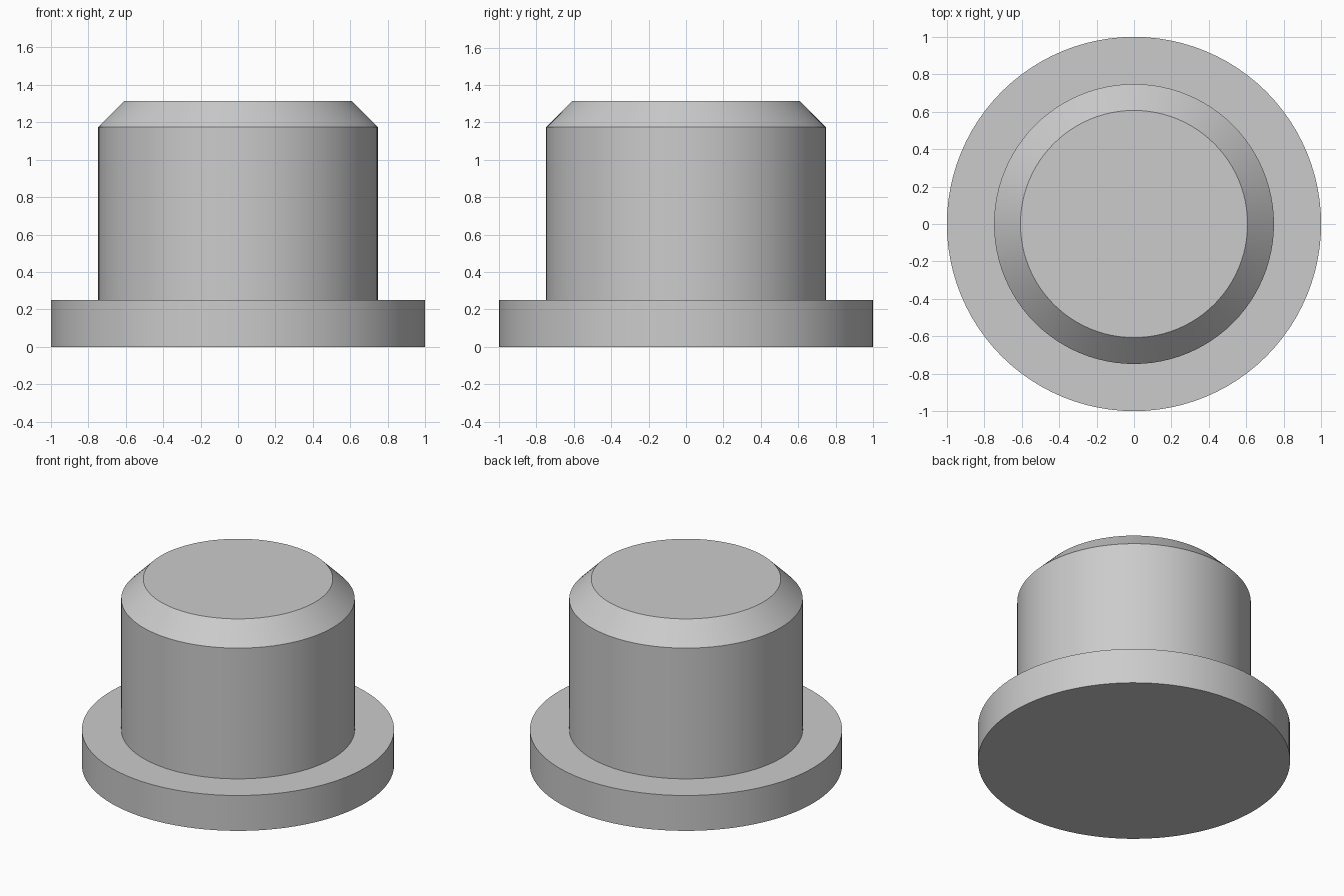
import bpy, bmesh, math

cube = bpy.data.objects.get("Cube")
if cube:
    bpy.data.objects.remove(cube, do_unlink=True)

SEGMENTS = 96

# Single plain grey
grey = bpy.data.materials.new("light_grey")
grey.use_nodes = True
colour = (0.6, 0.6, 0.6, 1.0)
grey.diffuse_color = colour
grey.node_tree.nodes["Principled BSDF"].inputs["Base Color"].default_value = colour


def lathe(name, profile):
    """Spin a (radius, height) profile about z and cap both ends."""
    bm = bmesh.new()
    rings = []
    for radius, z in profile:
        ring = []
        for i in range(SEGMENTS):
            a = math.tau * i / SEGMENTS
            ring.append(bm.verts.new((radius * math.cos(a), radius * math.sin(a), z)))
        rings.append(ring)
    for low, high in zip(rings, rings[1:]):
        for i in range(SEGMENTS):
            j = (i + 1) % SEGMENTS
            bm.faces.new((low[i], low[j], high[j], high[i]))
    bm.faces.new(rings[0][::-1])
    bm.faces.new(rings[-1])
    mesh = bpy.data.meshes.new(name)
    bm.to_mesh(mesh)
    bm.free()
    mesh.materials.append(grey)
    obj = bpy.data.objects.new(name, mesh)
    bpy.context.collection.objects.link(obj)
    bpy.ops.object.select_all(action="DESELECT")
    obj.select_set(True)
    bpy.context.view_layer.objects.active = obj
    bpy.ops.object.shade_smooth_by_angle(angle=math.radians(30))
    return obj


# Wide base flange, step, and plug body with a chamfered top, as one solid
lathe("flanged_plug", [
    (1.0, 0.0),
    (1.0, 0.25),
    (0.748, 0.25),
    (0.748, 1.174),
    (0.607, 1.315),
])
